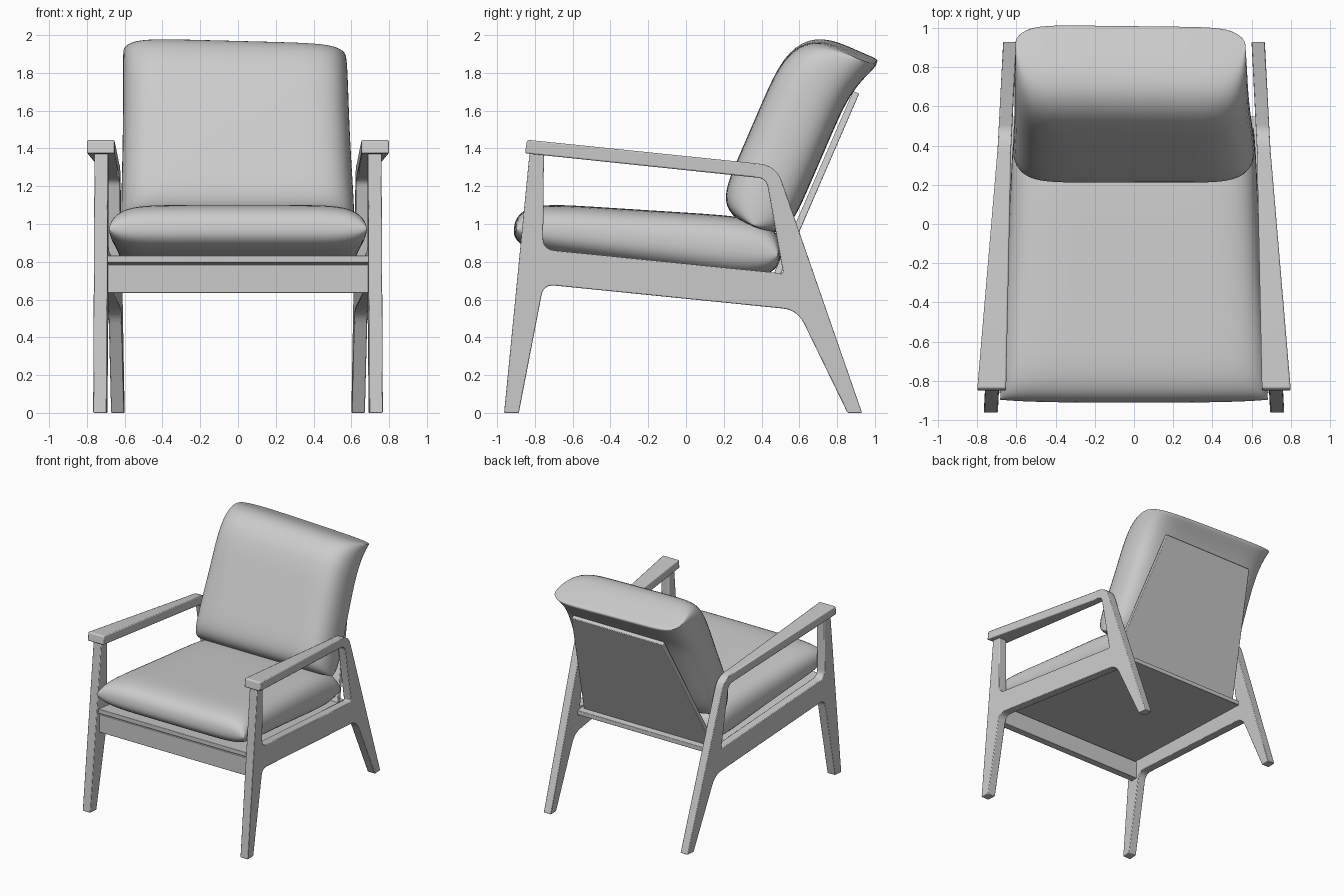
import bpy, bmesh, math
from mathutils import Vector

cube = bpy.data.objects.get("Cube")
if cube:
    bpy.data.objects.remove(cube)

grey = bpy.data.materials.new("plain grey")
grey.use_nodes = True
tone = (0.6, 0.6, 0.6, 1)
grey.diffuse_color = tone
grey.node_tree.nodes["Principled BSDF"].inputs["Base Color"].default_value = tone


def ramp(a, va, b, vb):
    """Straight line through (a, va) and (b, vb)."""
    return lambda t: va + (vb - va) * (t - a) / (b - a)


def finish(name, bm):
    bmesh.ops.recalc_face_normals(bm, faces=bm.faces)
    mesh = bpy.data.meshes.new(name)
    bm.to_mesh(mesh)
    bm.free()
    mesh.materials.append(grey)
    ob = bpy.data.objects.new(name, mesh)
    bpy.context.collection.objects.link(ob)
    return ob


def smooth(ob, angle):
    bpy.ops.object.select_all(action='DESELECT')
    ob.select_set(True)
    bpy.context.view_layer.objects.active = ob
    bpy.ops.object.shade_smooth_by_angle(angle=math.radians(angle))


def rounded(points, steps=6):
    """Side outline (y, z, corner radius) with the corners rounded."""
    out = []
    for i, (y, z, r) in enumerate(points):
        p = Vector((y, z))
        if not r:
            out.append(p)
            continue
        a = Vector(points[i - 1][:2]) - p
        b = Vector(points[(i + 1) % len(points)][:2]) - p
        a, b = p + a.normalized() * r, p + b.normalized() * r
        for k in range(steps + 1):
            t = k / steps
            out.append(a * (1 - t) ** 2 + p * 2 * t * (1 - t) + b * t * t)
    return out


def slab(name, outline, inner, outer, bevel=0.008, mirror=False):
    """Side outline spanned between two x positions, given as functions of (y, z)."""
    bm = bmesh.new()
    rings = [[bm.verts.new((f(y, z), y, z)) for y, z in outline] for f in (inner, outer)]
    for ring in rings:
        bm.faces.new(ring)
    for i in range(len(outline)):
        bm.faces.new((rings[0][i - 1], rings[0][i], rings[1][i], rings[1][i - 1]))
    ob = finish(name, bm)
    mod = ob.modifiers.new("Soft edges", 'BEVEL')
    mod.width, mod.segments = bevel, 2
    mod.limit_method, mod.angle_limit = 'ANGLE', math.radians(40)
    if mirror:
        ob.modifiers.new("Other side", 'MIRROR')
    smooth(ob, 30)


def cushion(name, centre, along, half_len, width, thick, shape, taper=0, skew=0, bend=0, n=36):
    """Pillow: two domed sheets joined at a seam. Its plane holds x and 'along'."""
    centre, along = Vector(centre), Vector(along).normalized()
    normal = Vector((1, 0, 0)).cross(along)
    bm = bmesh.new()
    steps = [math.sin(math.pi / 2 * (2 * i / n - 1)) for i in range(n + 1)]
    low, high = shape

    def sheet(depth):
        grid = []
        for v in steps:
            power, root = high if v > 0 else low
            droop = bend * max(v, 0) ** 4
            row = []
            for u in steps:
                dome = (1 - abs(v) ** power) ** root * (1 - abs(u) ** 8) ** 0.45
                side = width(v) * (1 - 0.02 * (1 - v * v) * abs(u))
                corner = 1 - 0.02 * (u * v) ** 4
                reach = half_len * v * corner + skew * u * (1 + v) / 2 - 0.3 * droop * v ** 8
                p = centre + along * reach
                p += normal * (depth * dome * (1 + taper * v) - droop)
                p.x = u * side * corner + skew * (1 + v) / 2
                row.append(bm.verts.new(p))
            grid.append(row)
        for i in range(n):
            for j in range(n):
                bm.faces.new((grid[i][j], grid[i][j + 1], grid[i + 1][j + 1], grid[i + 1][j]))

    sheet(thick[0])
    sheet(-thick[1])
    bmesh.ops.remove_doubles(bm, verts=bm.verts, dist=0.0005)
    smooth(finish(name, bm), 75)


# Side frames: front leg, seat rail and back leg in one piece, leaning in to the rear
leg_out = ramp(-0.96, 0.767, 0.93, 0.668)
leg_in = ramp(-0.96, 0.695, 0.93, 0.60)
frame = rounded([
    (-0.963, 0, 0), (-0.885, 0, 0), (-0.754, 0.68, 0.06), (0.59, 0.545, 0.08),
    (0.855, 0, 0), (0.932, 0, 0), (0.478, 1.31, 0.09), (0.36, 1.322, 0),
    (0.36, 1.247, 0), (0.425, 1.24, 0.045), (0.515, 0.738, 0.015),
    (-0.757, 0.866, 0.06), (-0.752, 1.39, 0), (-0.827, 1.39, 0)])
slab("side_frame", frame, lambda y, z: leg_in(y), lambda y, z: leg_out(y), 0.005, True)

# Armrests: wide at the front, flush with the back legs at the rear
arm_out = ramp(-0.84, 0.8, 0.38, leg_out(0.38))
arm_in = ramp(-0.84, 0.653, 0.38, leg_in(0.38))
arm = rounded([(-0.852, 1.374, 0), (-0.842, 1.446, 0.015), (0.38, 1.32, 0), (0.38, 1.245, 0)])
slab("armrest", arm, lambda y, z: arm_in(y), lambda y, z: arm_out(y), 0.008, True)


def across(width):
    """Left and right ends of a part that crosses the middle."""
    return (lambda y, z: -width(y, z)), width


def inside(y, z):
    return leg_in(y) + 0.004


# Front apron and the sloping seat panel above it
apron = [Vector(p) for p in ((-0.85, 0.635), (-0.79, 0.635), (-0.79, 0.785), (-0.85, 0.785))]
slab("front_apron", apron, *across(inside), bevel=0.003)
seat = [Vector(p) for p in ((-0.86, 0.797), (0.55, 0.685), (0.55, 0.722), (-0.86, 0.834))]
slab("seat_panel", seat, *across(inside), bevel=0.004)

# Back panel: leaning board, narrower at the top
taper = ramp(0.72, 0.6, 1.7, 0.42)
board = [Vector(p) for p in ((0.455, 0.715), (0.49, 0.705), (0.917, 1.69), (0.885, 1.703))]
slab("back_panel", board, *across(lambda y, z: taper(z)), bevel=0.005)

# Cushions: the back one droops over the top of its panel
cushion("seat_cushion", (0, -0.205, 0.905), (0, 1.41, -0.14), 0.71,
        ramp(-1, 0.697, 1, 0.624), (0.168, 0.13), ((8, 0.42), (6, 0.4)), taper=0.15)
cushion("back_cushion", (0, 0.578, 1.494), (0, 0.397, 0.918), 0.56,
        ramp(-1, 0.628, 1, 0.598), (0.22, 0.185), ((8, 0.4), (8, 0.42)),
        skew=-0.018, bend=0.165)
